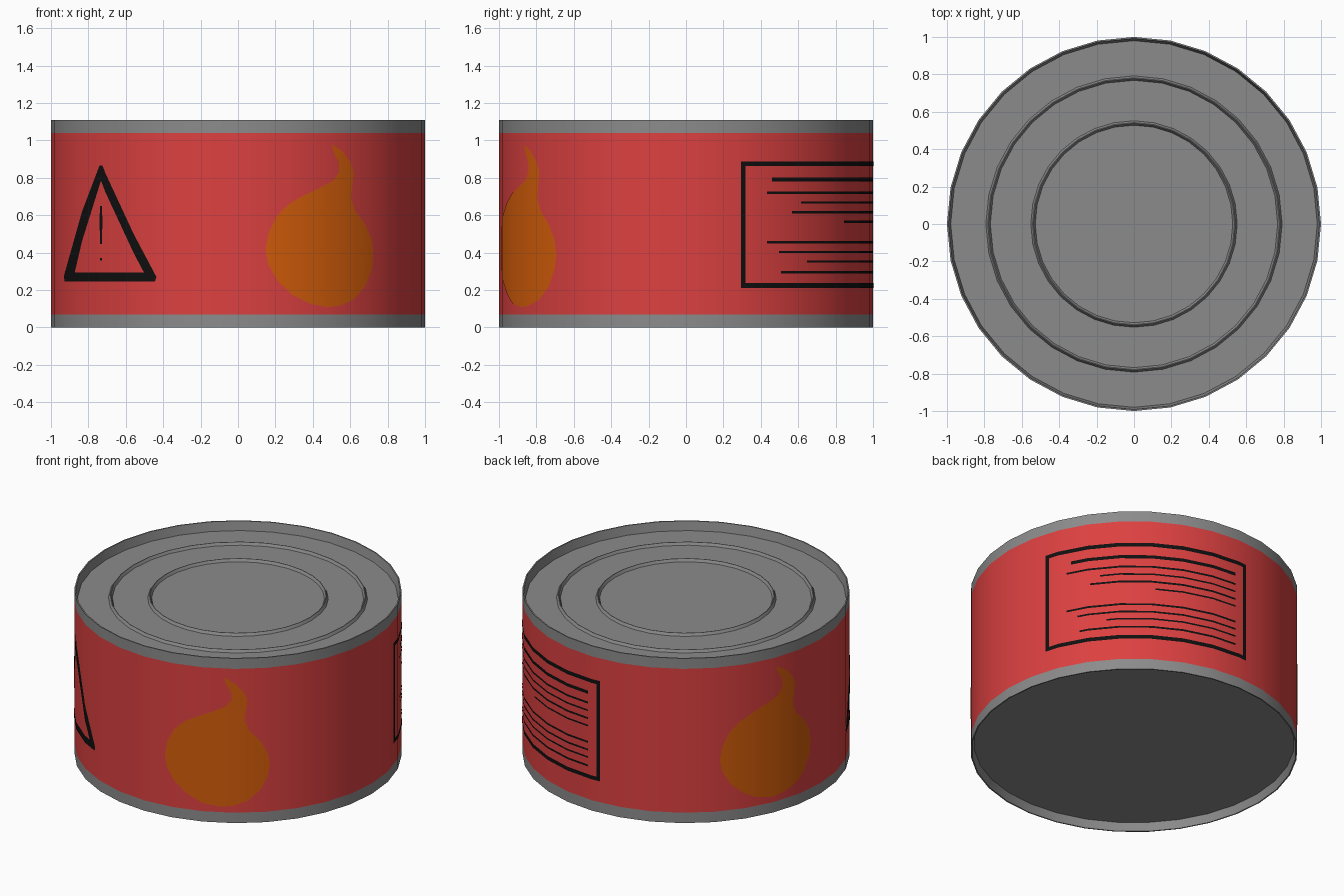
import bpy, bmesh, math
from mathutils import Vector

if "Cube" in bpy.data.objects:
    bpy.data.objects.remove(bpy.data.objects["Cube"])

SIDES = 32
STEP = 2 * math.pi / SIDES


def material(name, rgb):
    m = bpy.data.materials.new(name)
    m.diffuse_color = (*rgb, 1)
    m.use_nodes = True
    m.node_tree.nodes["Principled BSDF"].inputs["Base Color"].default_value = m.diffuse_color
    return m


steel = material("steel grey", (0.26, 0.26, 0.26))
red = material("label red", (0.72, 0.052, 0.052))
orange = material("flame orange", (0.66, 0.11, 0.003))
black = material("print black", (0.005, 0.005, 0.005))


def on_can(a, z, lift=0.0):
    """Point on the faceted wall; a is the angle from the front, growing to the right."""
    off = a - (math.floor(a / STEP) + 0.5) * STEP
    r = math.cos(STEP / 2) / math.cos(off) + lift
    return Vector((r * math.sin(a), -r * math.cos(a), z))


# Can body: one lathed profile, from underside centre to lid centre
def bead(r, z):
    return [(r + 0.012, z), (r + 0.002, z + 0.018), (r - 0.002, z + 0.018), (r - 0.012, z)]


LID = 1.05
profile = [(0.98, 0.055), (0.992, 0.0), (1, 0.0), (1, 0.07), (1, 1.04), (1, 1.11),
           (0.992, 1.11), (0.98, LID)] + bead(0.78, LID) + bead(0.54, LID)
bm = bmesh.new()
rings = [[bm.verts.new((r * math.sin(i * STEP), -r * math.cos(i * STEP), z))
          for i in range(SIDES)] for r, z in profile]
for k, (lo, hi) in enumerate(zip(rings, rings[1:])):
    for i in range(SIDES):
        j = (i + 1) % SIDES
        f = bm.faces.new((lo[i], lo[j], hi[j], hi[i]))
        f.material_index = 1 if k == 3 else 0      # label band
bm.faces.new(rings[0][::-1])
bm.faces.new(rings[-1])
me = bpy.data.meshes.new("can_body")
bm.to_mesh(me)
bm.free()
me.materials.append(steel)
me.materials.append(red)
can = bpy.data.objects.new("can_body", me)
bpy.context.collection.objects.link(can)
bpy.context.view_layer.objects.active = can
can.select_set(True)
bpy.ops.object.shade_smooth_by_angle(angle=math.radians(30))


def decal(name, polys, mat):
    """Wrap flat (degrees, z) polygons round the can, cut at every facet edge."""
    bm = bmesh.new()
    for poly in polys:
        f = bm.faces.new([bm.verts.new((math.radians(a), z, 0)) for a, z in poly])
        f.normal_update()
        if f.normal.z < 0:
            f.normal_flip()
    bmesh.ops.triangulate(bm, faces=bm.faces[:])
    us = [v.co.x for v in bm.verts]
    for k in range(math.floor(min(us) / STEP), math.ceil(max(us) / STEP) + 1):
        bmesh.ops.bisect_plane(bm, geom=bm.verts[:] + bm.edges[:] + bm.faces[:], dist=1e-5,
                               plane_co=(k * STEP, 0, 0), plane_no=(1, 0, 0))
    for v in bm.verts:
        v.co = on_can(v.co.x, v.co.y, 0.003)
    for f in bm.faces:
        f.smooth = True
    me = bpy.data.meshes.new(name)
    bm.to_mesh(me)
    bm.free()
    me.materials.append(mat)
    me.normals_split_custom_set_from_vertices(
        [Vector((v.co.x, v.co.y, 0)).normalized() for v in me.vertices])
    bpy.context.collection.objects.link(bpy.data.objects.new(name, me))


def rect(a0, a1, z0, z1):
    return [(a0, z0), (a1, z0), (a1, z1), (a0, z1)]


# Two flames: outline as seen from the front (x, z)
flame = [(.50, .98), (.56, .94), (.60, .885), (.62, .83), (.612, .76), (.605, .69), (.63, .62),
         (.68, .55), (.713, .47), (.722, .39), (.713, .31), (.68, .22), (.62, .15), (.55, .118),
         (.48, .108), (.38, .128), (.29, .175), (.21, .25), (.16, .34), (.147, .42), (.165, .51),
         (.21, .60), (.28, .665), (.36, .71), (.45, .752), (.51, .785), (.54, .83), (.54, .88),
         (.515, .93)]
outline = [(math.degrees(math.asin(x)), z) for x, z in flame]
decal("flame_right", [outline], orange)
decal("flame_left", [[(a + 218.5, z) for a, z in outline]], orange)

# Warning triangle with exclamation mark
outer = [(-67.5, .246), (-26.4, .246), (-25.9, .27), (-46.4, .866), (-47.8, .866), (-68.2, .27)]
inner = [(-61, .293), (-30.2, .293), (-47.1, .785)]
decal("warning_triangle", [
    [outer[0], outer[1], inner[1], inner[0]],
    [outer[1], outer[2], outer[3], inner[2], inner[1]],
    [outer[3], outer[4], inner[2]],
    [outer[4], outer[5], outer[0], inner[0], inner[2]]], black)
decal("warning_mark", [
    [(-47.6, .65), (-46.6, .65), (-46.4, .56), (-46.7, .445), (-47.5, .445), (-47.8, .56)],
    rect(-47.5, -46.7, .357, .37)], black)

# Information panel on the back: frame and ruled lines
decal("panel_frame", [rect(107.1, 183.3, .862, .888), rect(107.1, 183.3, .212, .238),
                      rect(107.1, 108.6, .238, .862), rect(181.8, 183.3, .238, .862)], black)
rows = [(117.4, .79, .022), (115.7, .72, .013), (128, .668, .011), (124.5, .615, .013),
        (147.5, .565, .011), (115.7, .455, .013), (119.8, .403, .012), (130.3, .353, .011),
        (120.5, .296, .013)]
decal("panel_lines", [rect(a, 178.3, z - h / 2, z + h / 2) for a, z, h in rows], black)
